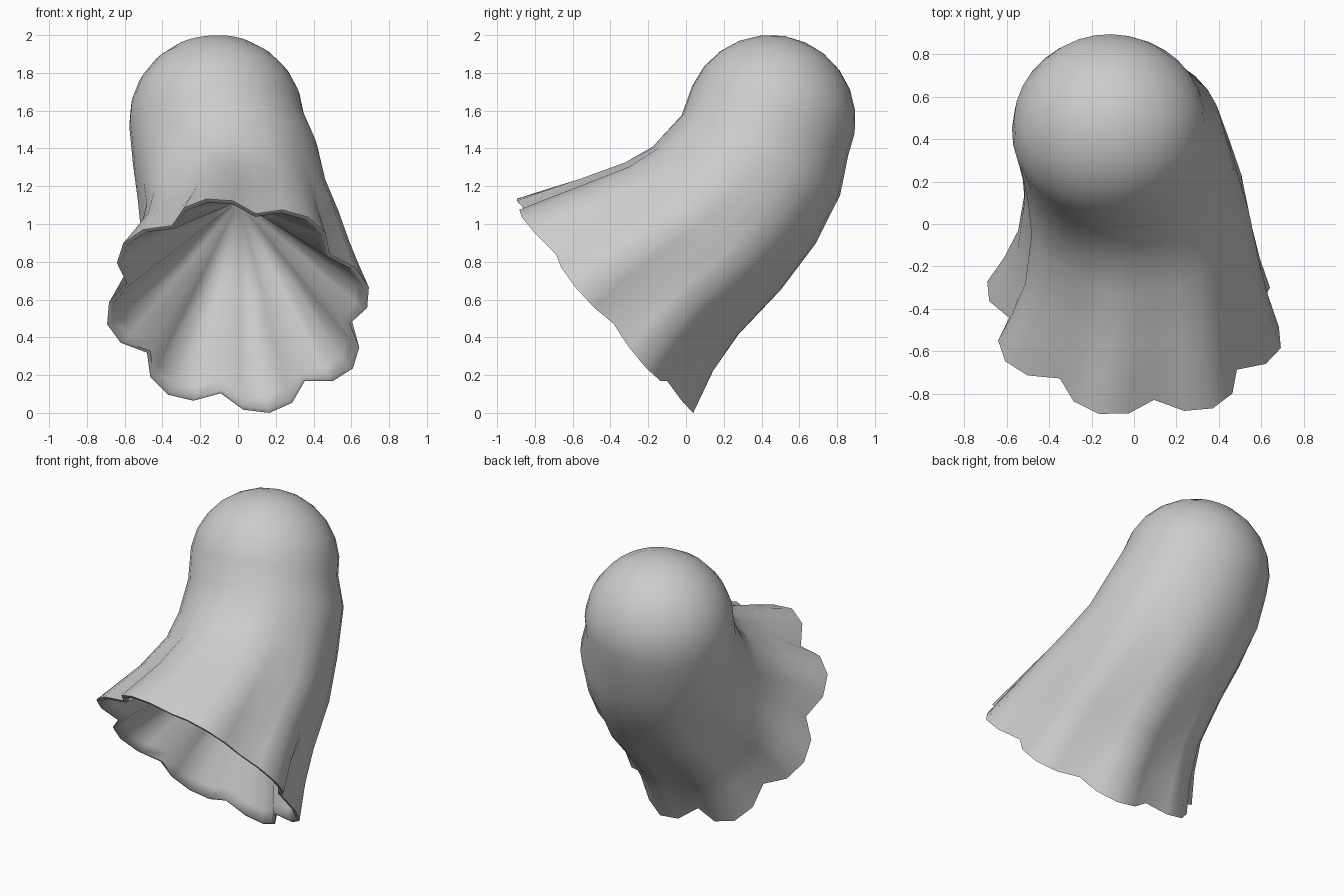
import bpy, bmesh, math
from mathutils import Vector

if "Cube" in bpy.data.objects:
    bpy.data.objects.remove(bpy.data.objects["Cube"])

LOBES, STEPS = 8, 4
SIDES = LOBES * STEPS
LOBE_SHAPE = (0, 0.75, 1, 0.75)      # one scallop, valley to valley
START = math.radians(-9)

cloth = bpy.data.materials.new("grey_cloth")
cloth.use_nodes = True
cloth.diffuse_color = (0.6, 0.6, 0.6, 1)
cloth.node_tree.nodes["Principled BSDF"].inputs["Base Color"].default_value = (0.6, 0.6, 0.6, 1)


def ring(bm, centre, direction, wide, tall, fold=0, droop=0):
    """Add a loop of vertices across the given direction, with scalloped folds."""
    d = Vector(direction).normalized()
    side = (Vector((1, 0, 0)) - d * d.x).normalized()
    up = d.cross(side)
    verts = []
    for j in range(SIDES):
        a = START + math.tau * j / SIDES
        lobe = LOBE_SHAPE[j % STEPS]
        p = (Vector(centre) + side * math.cos(a) * (wide + lobe * fold)
             + up * math.sin(a) * (tall + lobe * fold) + d * droop * lobe)
        verts.append(bm.verts.new(p))
    return verts


bm = bmesh.new()

# Round head, from the crown down to its widest loop
head, head_dir, radius = Vector((-0.115, 0.445, 1.55)), Vector((0.05, -0.4, -0.9)).normalized(), 0.452
crown = bm.verts.new(head - head_dir * radius)
loops = []
for k in range(1, 7):
    phi = math.radians(15 * k)
    r = radius * math.sin(phi)
    loops.append(ring(bm, head - head_dir * radius * math.cos(phi), head_dir, r * 1.025, r))

# Draped body, flaring into folds, then the hem turned inward:
# centre, direction, half width, half height, fold depth, droop
body = [
    ((-0.07, 0.395, 1.365), (0.1, -0.45, -0.89), 0.49, 0.47, 0.0, 0),
    ((-0.03, 0.255, 1.155), (0.05, -0.51, -0.86), 0.495, 0.495, 0.01, 0),
    ((0.01, 0.09, 0.99), (0, -0.63, -0.77), 0.505, 0.51, 0.03, 0),
    ((0.02, -0.15, 0.825), (-0.04, -0.69, -0.72), 0.53, 0.55, 0.055, 0),
    ((0.01, -0.29, 0.71), (-0.06, -0.73, -0.68), 0.56, 0.585, 0.085, 0.01),
    ((0.0, -0.415, 0.58), (-0.08, -0.76, -0.65), 0.60, 0.64, 0.115, 0.02),
    ((0.0, -0.415, 0.58), (-0.08, -0.76, -0.65), 0.577, 0.617, 0.113, 0.02),
]
loops += [ring(bm, *row) for row in body]

# Pleated lining gathers to a point deep inside the body
lining_point = bm.verts.new((0.0, 0.42, 1.12))
for depth in (0.06, 0.5):
    loops.append([bm.verts.new(v.co.lerp(lining_point.co, depth)) for v in loops[-1]])

# Skin the loops
for j in range(SIDES):
    n = (j + 1) % SIDES
    bm.faces.new((crown, loops[0][j], loops[0][n]))
    bm.faces.new((lining_point, loops[-1][n], loops[-1][j]))
    for upper, lower in zip(loops, loops[1:]):
        bm.faces.new((upper[j], lower[j], lower[n], upper[n]))
bmesh.ops.recalc_face_normals(bm, faces=bm.faces)

# Stand on the floor, centred
lo = [min(v.co[i] for v in bm.verts) for i in range(3)]
hi = [max(v.co[i] for v in bm.verts) for i in range(3)]
base = Vector(((lo[0] + hi[0]) / 2, (lo[1] + hi[1]) / 2, lo[2]))
bmesh.ops.translate(bm, vec=-base, verts=bm.verts)

mesh = bpy.data.meshes.new("draped_sheet")
bm.to_mesh(mesh)
bm.free()
mesh.materials.append(cloth)
sheet = bpy.data.objects.new("draped_sheet", mesh)
bpy.context.collection.objects.link(sheet)

# Smooth cloth with a crisp hem
bpy.ops.object.select_all(action="DESELECT")
sheet.select_set(True)
bpy.context.view_layer.objects.active = sheet
bpy.ops.object.shade_smooth_by_angle(angle=math.radians(70))
